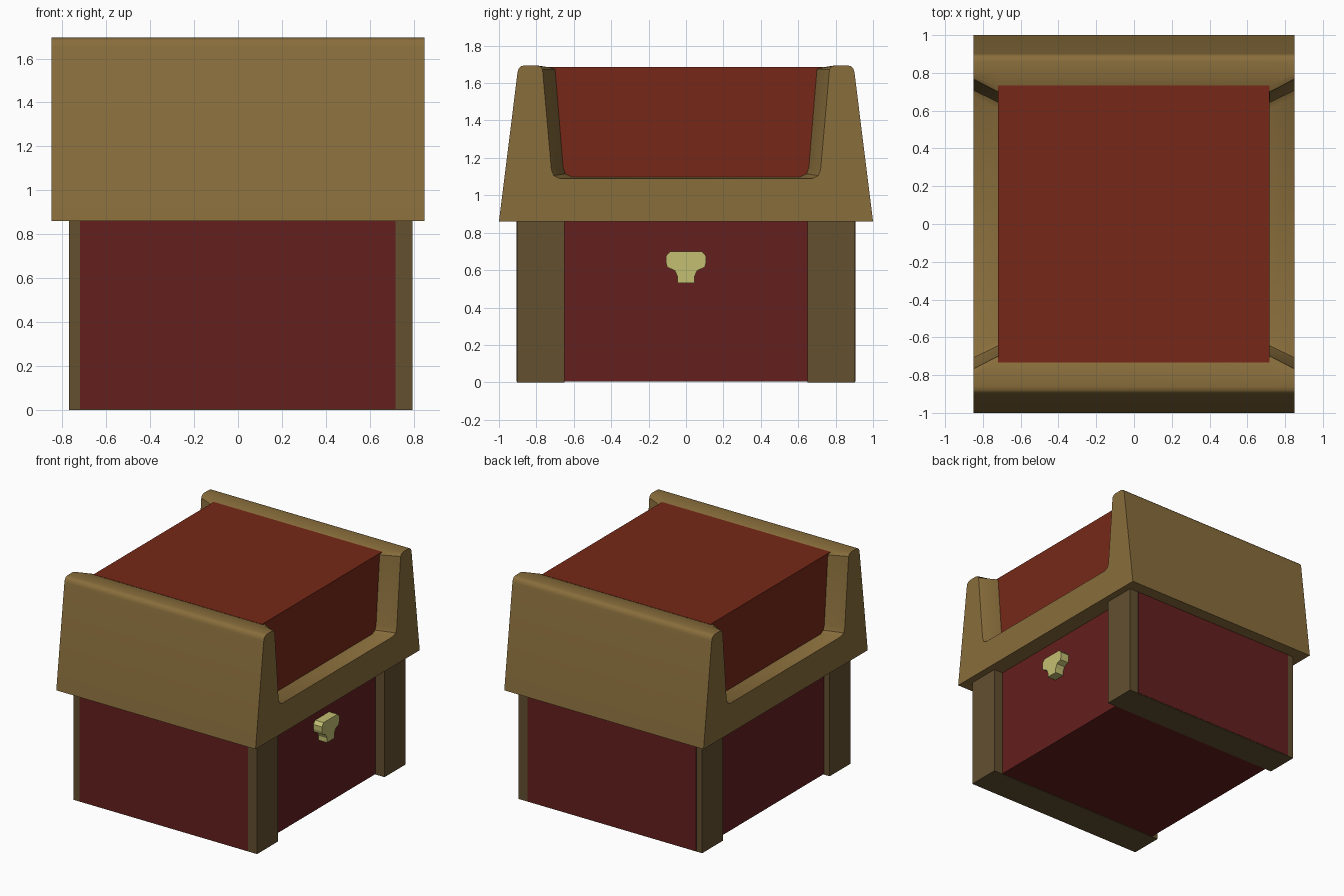
import bpy, bmesh, math

if "Cube" in bpy.data.objects:
    bpy.data.objects.remove(bpy.data.objects["Cube"])


def material(name, rgb):
    m = bpy.data.materials.new(name)
    m.diffuse_color = (*rgb, 1)
    m.use_nodes = True
    m.node_tree.nodes["Principled BSDF"].inputs["Base Color"].default_value = m.diffuse_color
    return m


LID_WOOD = material("lid wood", (0.25, 0.155, 0.045))
BAND_WOOD = material("band wood", (0.125, 0.08, 0.03))
LID_RED = material("lid red", (0.18, 0.022, 0.009))
BASE_RED = material("base red", (0.125, 0.014, 0.013))
BRASS = material("brass", (0.55, 0.52, 0.17))


def loft(name, sections, mat, smooth=False):
    """Skin equal-length (y, z) profiles placed at successive x positions."""
    bm = bmesh.new()
    rings = [[bm.verts.new((x, y, z)) for y, z in prof] for x, prof in sections]
    n = len(rings[0])
    for a, b in zip(rings, rings[1:]):
        for i in range(n):
            j = (i + 1) % n
            bm.faces.new((a[i], a[j], b[j], b[i]))
    bm.faces.new(rings[0])
    bm.faces.new(rings[-1])
    bmesh.ops.recalc_face_normals(bm, faces=bm.faces)
    me = bpy.data.meshes.new(name)
    bm.to_mesh(me)
    bm.free()
    ob = bpy.data.objects.new(name, me)
    me.materials.append(mat)
    bpy.context.collection.objects.link(ob)
    if smooth:
        bpy.ops.object.select_all(action='DESELECT')
        ob.select_set(True)
        bpy.context.view_layer.objects.active = ob
        bpy.ops.object.shade_smooth_by_angle(angle=math.radians(35))
    return ob


def box(name, x0, x1, y0, y1, z0, z1, mat):
    prof = [(y0, z0), (y1, z0), (y1, z1), (y0, z1)]
    return loft(name, [(x0, prof), (x1, prof)], mat)


def mirrored(half):
    """Complete a profile given for negative y."""
    return half + [(-y, z) for y, z in reversed(half)]


# Chest body
box("chest_body", -0.72, 0.718, -0.905, 0.905, 0.004, 0.87, BASE_RED)

# Wooden bands wrapping under the body and up both ends
for s, label in ((-1, "front"), (1, "back")):
    y0, y1 = sorted((s * 0.65, s * 0.903))
    box(f"{label}_band", -0.77, 0.795, y0, y1, 0, 0.87, BAND_WOOD)

# Lid frame: flared walls, rounded rims, notched ends that taper inward
wall = [(-1, 0.86), (-0.901, 1.655), (-0.895, 1.678), (-0.882, 1.69), (-0.86, 1.695)]
outer = mirrored(wall + [(-0.80, 1.695), (-0.78, 1.69), (-0.767, 1.672),
                         (-0.72, 1.14), (-0.708, 1.105), (-0.675, 1.09)])
inner = mirrored(wall + [(-0.80, 1.69), (-0.73, 1.684), (-0.70, 1.675),
                         (-0.657, 1.15), (-0.645, 1.115), (-0.61, 1.098)])
loft("lid_frame", [(-0.85, outer), (-0.72, inner), (0.72, inner), (0.85, outer)],
     LID_WOOD, smooth=True)

# Red lid panel filling the frame
box("lid_panel", -0.72, 0.718, -0.732, 0.732, 1.0, 1.686, LID_RED)

# Clasp on the right end
clasp = mirrored([(-0.045, 0.53), (-0.045, 0.565), (-0.06, 0.598), (-0.10, 0.615),
                  (-0.107, 0.64), (-0.107, 0.675), (-0.085, 0.70)])
loft("clasp", [(0.70, clasp), (0.79, clasp)], BRASS)
